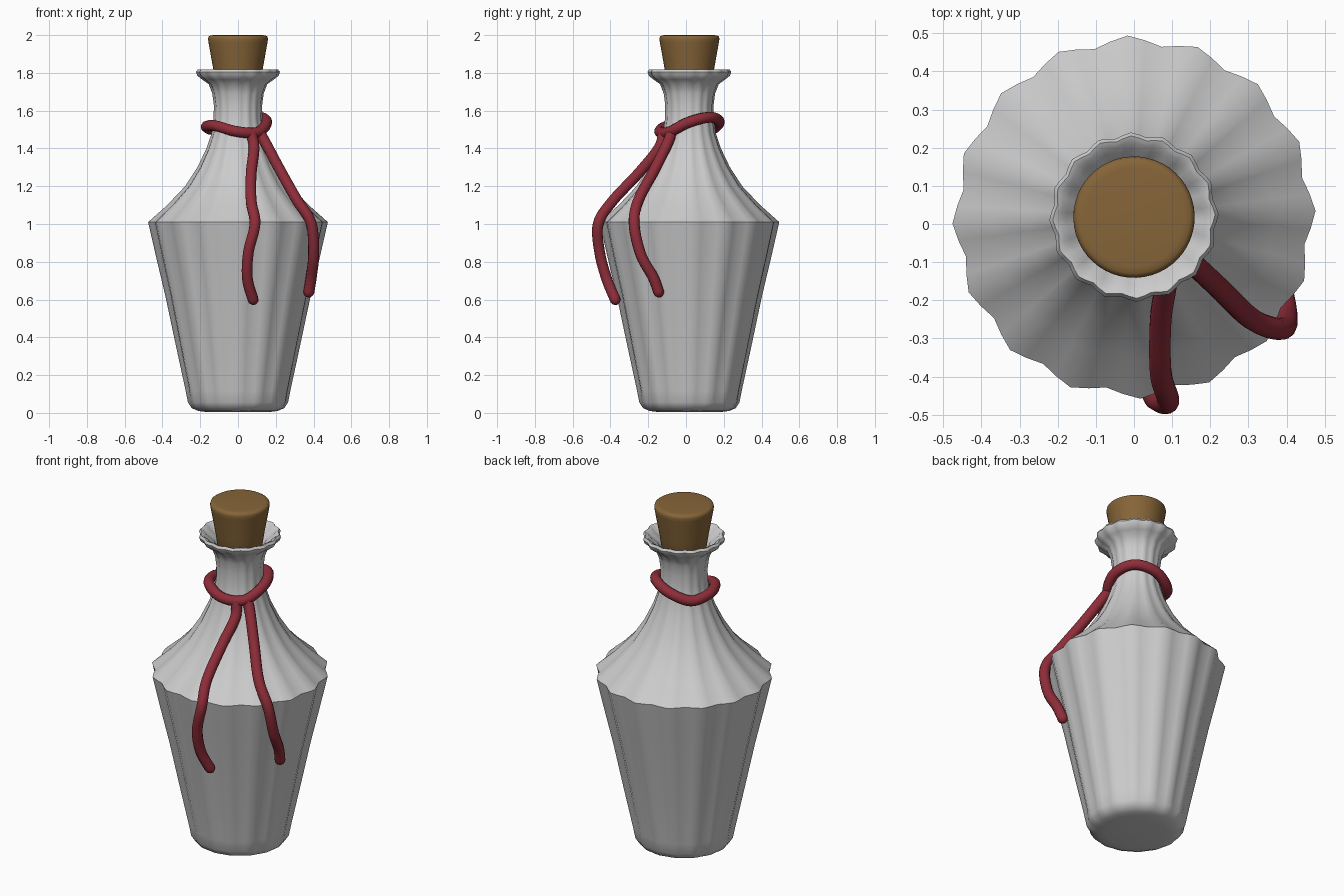
import bpy, bmesh, math
from mathutils import Vector

if "Cube" in bpy.data.objects:
    bpy.data.objects.remove(bpy.data.objects["Cube"])

CY = 0.018      # bottle axis position in y
FLUTES = 16


def material(name, rgb):
    m = bpy.data.materials.new(name)
    m.diffuse_color = (*rgb, 1)
    m.use_nodes = True
    m.node_tree.nodes["Principled BSDF"].inputs["Base Color"].default_value = m.diffuse_color
    return m


def lathe(name, profile, segs, mat=None, angle=40):
    """Spin (radius, z, flute depth) rows about the axis; flutes scallop the rim."""
    bm = bmesh.new()
    rows = []
    for r, z, depth in profile:
        row = []
        for i in range(segs):
            a = 2 * math.pi * i / segs + math.radians(2)
            k = r * (1 - depth * (1 - math.cos(FLUTES * 2 * math.pi * i / segs)) / 2)
            row.append(bm.verts.new((k * math.cos(a), CY + k * math.sin(a), z)))
        rows.append(row)
    for lo, hi in zip(rows, rows[1:]):
        for i in range(segs):
            j = (i + 1) % segs
            bm.faces.new((lo[i], lo[j], hi[j], hi[i]))
    bm.faces.new(rows[0][::-1])
    bm.faces.new(rows[-1])
    me = bpy.data.meshes.new(name)
    bm.to_mesh(me)
    bm.free()
    ob = bpy.data.objects.new(name, me)
    bpy.context.collection.objects.link(ob)
    if mat:
        me.materials.append(mat)
    bpy.context.view_layer.objects.active = ob
    ob.select_set(True)
    bpy.ops.object.shade_smooth_by_angle(angle=math.radians(angle))
    ob.select_set(False)
    return ob


def cord(name, points, mat, radius=0.029, closed=False):
    """Round tube through the points; open ends are rounded off."""
    pts = [Vector(p) for p in points]
    n, steps, path = len(pts), 6, []
    get = (lambda i: pts[i % n]) if closed else (lambda i: pts[max(0, min(n - 1, i))])
    for i in range(n if closed else n - 1):
        p0, p1, p2, p3 = (get(i + k) for k in (-1, 0, 1, 2))
        for s in range(steps):
            t = s / steps
            path.append(0.5 * (2 * p1 + (p2 - p0) * t + (2 * p0 - 5 * p1 + 4 * p2 - p3) * t * t
                               + (3 * p1 - p0 - 3 * p2 + p3) * t ** 3))
    radii = [1.0] * len(path)
    if not closed:
        path.append(pts[-1])
        radii.append(1.0)
        d = (path[-1] - path[-2]).normalized()
        for q in (0.5, 0.85, 1.0):
            path.append(pts[-1] + d * radius * q)
            radii.append(math.sqrt(max(0.02, 1 - q * q)))
    cu = bpy.data.curves.new(name, 'CURVE')
    cu.dimensions = '3D'
    cu.bevel_depth = radius
    cu.bevel_resolution = 4
    cu.use_fill_caps = True
    sp = cu.splines.new('POLY')
    sp.points.add(len(path) - 1)
    for p, co, r in zip(sp.points, path, radii):
        p.co = (*co, 1)
        p.radius = r
    sp.use_cyclic_u = closed
    sp.use_smooth = True
    cu.materials.append(mat)
    ob = bpy.data.objects.new(name, cu)
    bpy.context.collection.objects.link(ob)
    return ob


brown = material("cork_brown", (0.24, 0.13, 0.04))
red = material("cord_red", (0.27, 0.026, 0.04))

# Fluted bottle: body, shoulder, neck, lip and the inside of the neck
lathe("bottle", [
    (0.16, 0.004, 0.0), (0.21, 0.01, 0.01), (0.245, 0.025, 0.02), (0.265, 0.055, 0.03),
    (0.278, 0.12, 0.045), (0.33, 0.36, 0.05), (0.385, 0.62, 0.05), (0.435, 0.83, 0.05),
    (0.476, 1.01, 0.05),
    (0.375, 1.1, 0.05), (0.28, 1.2, 0.05), (0.215, 1.3, 0.05), (0.167, 1.4, 0.05),
    (0.14, 1.48, 0.05), (0.129, 1.56, 0.05), (0.128, 1.63, 0.05), (0.136, 1.69, 0.05),
    (0.155, 1.74, 0.05), (0.19, 1.765, 0.05), (0.215, 1.785, 0.05), (0.222, 1.805, 0.05),
    (0.213, 1.818, 0.05), (0.197, 1.812, 0.05), (0.18, 1.79, 0.05), (0.145, 1.765, 0.05),
    (0.125, 1.73, 0.04), (0.115, 1.66, 0.03), (0.11, 1.58, 0.03),
], FLUTES * 4)

# Tapered cork with softened edges
lathe("cork", [
    (0.09, 1.6, 0), (0.1, 1.61, 0), (0.131, 1.82, 0), (0.156, 1.96, 0), (0.159, 1.98, 0),
    (0.156, 1.992, 0), (0.147, 1.998, 0), (0.13, 2.0, 0),
], 48, brown, 60)

# Cord loop around the neck, heights given every 45 degrees from +x
heights = [1.54, 1.565, 1.54, 1.50, 1.515, 1.52, 1.49, 1.485]
cord("neck_cord", [(-0.008 + 0.16 * math.cos(i * math.pi / 4),
                    CY + 0.158 * math.sin(i * math.pi / 4), z)
                   for i, z in enumerate(heights)], red, closed=True)

# Two loose cord ends hanging over the shoulder
cord("front_cord_end", [
    (0.07, -0.12, 1.48), (0.085, -0.145, 1.4), (0.07, -0.25, 1.27), (0.07, -0.39, 1.12),
    (0.09, -0.465, 1.0), (0.055, -0.457, 0.85), (0.05, -0.42, 0.71), (0.08, -0.375, 0.6),
], red)
cord("right_cord_end", [
    (0.11, -0.08, 1.49), (0.14, -0.092, 1.44), (0.22, -0.165, 1.29), (0.31, -0.25, 1.13),
    (0.387, -0.275, 1.005), (0.4, -0.24, 0.84), (0.388, -0.175, 0.72), (0.375, -0.145, 0.64),
], red)
